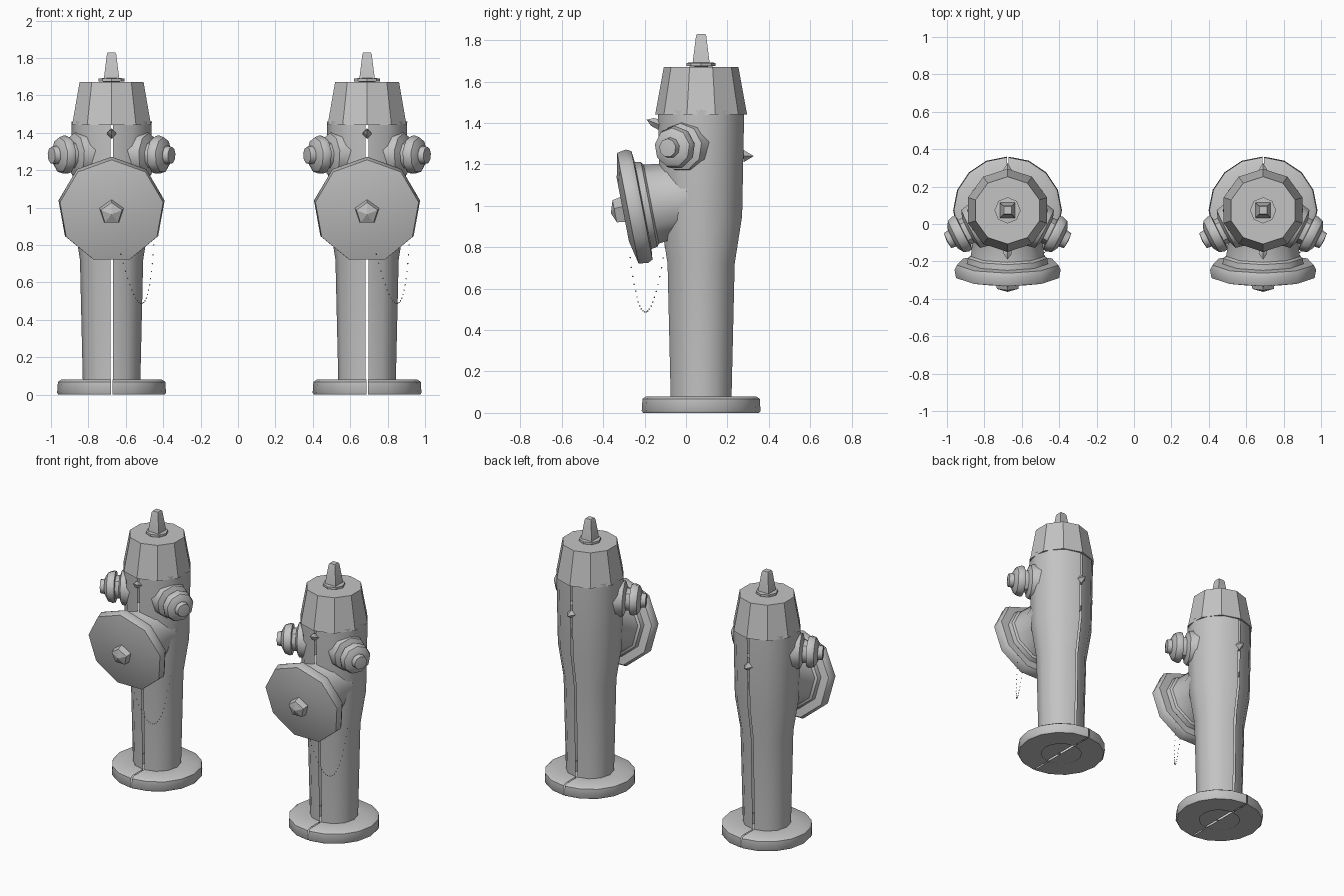
import bpy, bmesh, math
from mathutils import Matrix, Vector

cube = bpy.data.objects.get("Cube")
if cube:
    bpy.data.objects.remove(cube)

iron = bpy.data.materials.new("grey iron")
iron.use_nodes = True
iron.diffuse_color = (0.55, 0.55, 0.55, 1)
iron.node_tree.nodes["Principled BSDF"].inputs["Base Color"].default_value = iron.diffuse_color


def finish(name, bm, matrix, smooth=35):
    bmesh.ops.remove_doubles(bm, verts=bm.verts, dist=1e-5)
    mesh = bpy.data.meshes.new(name)
    bm.to_mesh(mesh)
    bm.free()
    mesh.materials.append(iron)
    obj = bpy.data.objects.new(name, mesh)
    bpy.context.collection.objects.link(obj)
    obj.matrix_world = matrix
    bpy.ops.object.select_all(action="DESELECT")
    obj.select_set(True)
    bpy.context.view_layer.objects.active = obj
    bpy.ops.object.shade_smooth_by_angle(angle=math.radians(smooth))
    return obj


def sweep(bm, profile, sides, start, span, shift=0):
    """Turn a (radius, height) profile about z through the given span."""
    rows = []
    for i in range(sides + 1):
        a = start + span * i / sides
        rows.append([bm.verts.new((r * math.cos(a) + shift, r * math.sin(a), z))
                     for r, z in profile])
    for a, b in zip(rows, rows[1:]):
        for j in range(len(profile) - 1):
            bm.faces.new((a[j], b[j], b[j + 1], a[j + 1]))


def lathe(name, profile, sides, matrix, smooth=35, turn=math.pi / 2):
    bm = bmesh.new()
    sweep(bm, profile, sides, turn, math.tau)
    return finish(name, bm, matrix, smooth)


def split_lathe(name, profile, half_sides, matrix, gap, smooth=35):
    """Two half shells with an open seam along the front and back."""
    bm = bmesh.new()
    sweep(bm, profile, half_sides, -math.pi / 2, math.pi, gap)
    sweep(bm, profile, half_sides, math.pi / 2, math.pi, -gap)
    return finish(name, bm, matrix, smooth)


def aim(place, direction):
    return Matrix.Translation(place) @ Vector(direction).to_track_quat("Z", "Y").to_matrix().to_4x4()


def chain(name, points, matrix):
    """Tiny links hanging along a quadratic curve."""
    bm = bmesh.new()
    a, b, c = map(Vector, points)
    count = 22
    for i in range(count + 1):
        t = i / count
        p = a * (1 - t) ** 2 + b * 2 * t * (1 - t) + c * t * t
        bmesh.ops.create_icosphere(bm, subdivisions=1, radius=0.004,
                                   matrix=Matrix.Translation(p))
    return finish(name, bm, matrix)


BASE = [(0.13, 0), (0.28, 0), (0.287, 0.01), (0.283, 0.068), (0.265, 0.08), (0.14, 0.08)]
BODY = [(0, 0.006), (0.145, 0.006), (0.147, 0.08), (0.162, 0.72), (0.198, 0.95), (0.208, 1.46)]
CAP = [(0.2, 1.44), (0.222, 1.44), (0.18, 1.67), (0, 1.67)]
WASHER = [(0, 1.668), (0.07, 1.675), (0.07, 1.69), (0, 1.695)]
STEM = [(0.058, 1.69), (0.035, 1.82), (0.028, 1.83), (0, 1.83)]
OUTLET = [(0.2, -0.27), (0.185, -0.2), (0.2, -0.09), (0.215, -0.08), (0.22, -0.05),
          (0.275, -0.045), (0.288, -0.02), (0.28, 0.025), (0.16, 0.05), (0, 0.05)]
NUT = [(0.045, 0.04), (0.068, 0.05), (0.06, 0.09), (0, 0.11)]
NOZZLE = [(0.13, 0.15), (0.115, 0.22), (0.075, 0.235), (0.075, 0.26), (0.1, 0.262),
          (0.105, 0.28), (0.095, 0.31), (0.06, 0.33), (0.05, 0.33), (0.045, 0.36), (0, 0.365)]

for side, x in (("right", -0.676), ("left", 0.69)):
    spot = Matrix.Translation((x, 0.073, 0))
    # Standing barrel and foot
    split_lathe(side + "_base_flange", BASE, 8, spot, 0.004, 40)
    split_lathe(side + "_barrel", BODY, 6, spot, 0.007)
    # Bonnet with operating stem
    lathe(side + "_bonnet", CAP, 10, spot, 30)
    lathe(side + "_stem_washer", WASHER, 8, spot)
    lathe(side + "_stem", STEM, 4, spot, 30, math.pi / 4)
    # Large front outlet, tipped slightly downward
    front = aim((x, -0.255, 0.985), (0, -0.98, -0.19))
    lathe(side + "_front_outlet", OUTLET, 9, front, 45)
    lathe(side + "_front_outlet_nut", NUT, 5, front, 20)
    # Two hose nozzles
    for hand, s in (("right", -1), ("left", 1)):
        lathe(f"{side}_{hand}_nozzle", NOZZLE, 9,
              aim((x, 0.073, 1.29), (s * 0.89, -0.45, -0.03)), 40)
    # Small seam lugs at front and back
    lathe(side + "_front_lug", [(0.025, 0), (0.02, 0.04), (0, 0.07)], 4,
          aim((x, -0.125, 1.39), (0, -1, 0.4)), 20)
    lathe(side + "_back_lug", [(0.03, 0), (0, 0.05)], 4,
          aim((x, 0.277, 1.24), (0, 1, 0)), 20)
    # Cap chain
    chain(side + "_cap_chain", [(0.05, -0.27, 0.75), (0.19, -0.2, 0.2), (0.225, -0.1, 0.8)],
          Matrix.Translation((x, 0, 0)))
